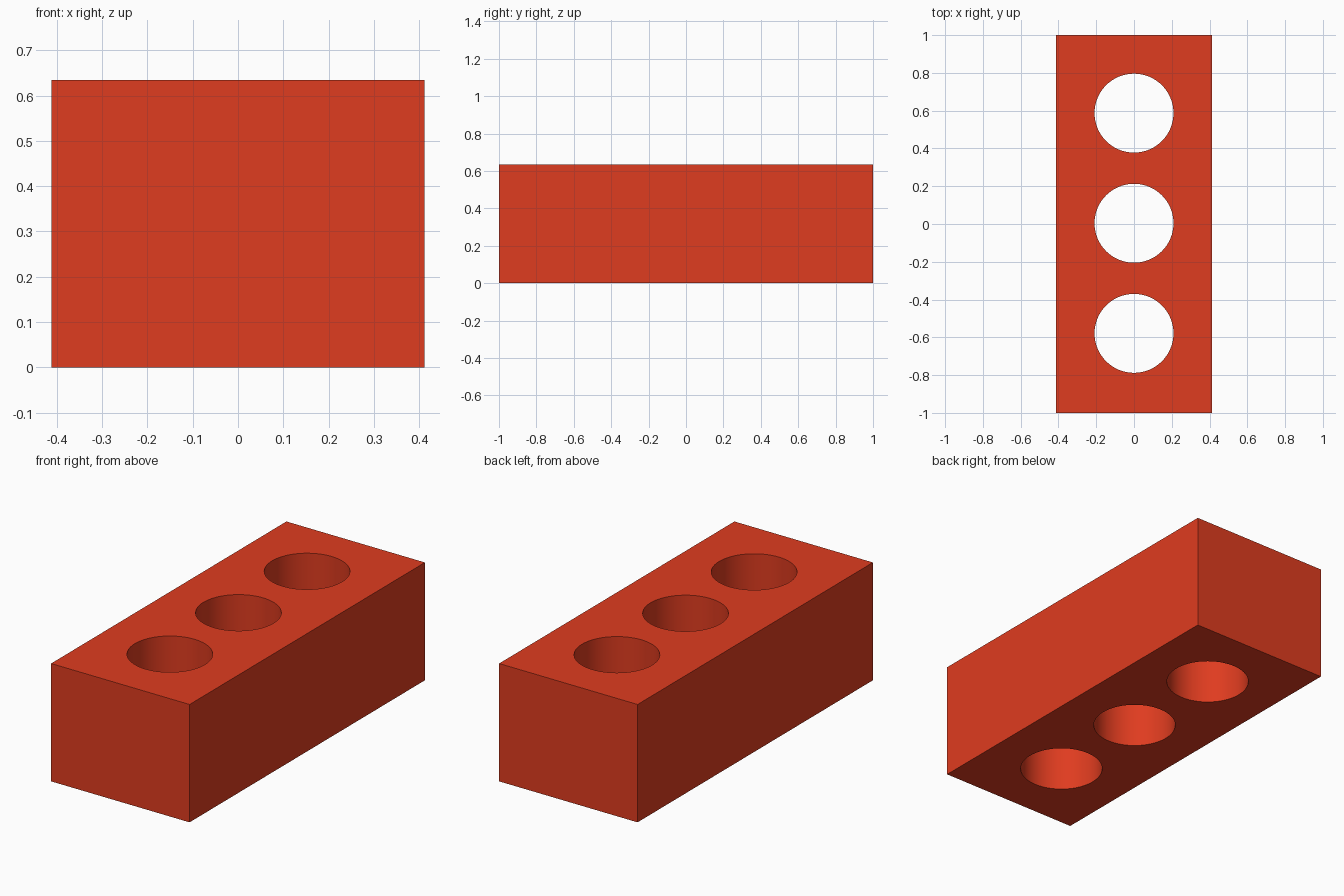
import bpy
import math

if "Cube" in bpy.data.objects:
    bpy.data.objects.remove(bpy.data.objects["Cube"])

WIDTH, LENGTH, HEIGHT = 0.824, 2.0, 0.634
HOLE_RADIUS, HOLE_PITCH, HOLE_OFFSET = 0.209, 0.583, 0.004

# Brick body
bpy.ops.mesh.primitive_cube_add(size=1, location=(0, 0, HEIGHT / 2))
brick = bpy.context.object
brick.name = "brick"
brick.scale = (WIDTH, LENGTH, HEIGHT)
bpy.ops.object.transform_apply(location=True, rotation=False, scale=True)

# Fired clay colour
clay = bpy.data.materials.new("red_clay")
clay.diffuse_color = (0.74, 0.045, 0.014, 1)
clay.use_nodes = True
clay.node_tree.nodes["Principled BSDF"].inputs["Base Color"].default_value = clay.diffuse_color
brick.data.materials.append(clay)

# Three round holes straight through the body
for i in (-1, 0, 1):
    bpy.ops.mesh.primitive_cylinder_add(
        vertices=64, radius=HOLE_RADIUS, depth=HEIGHT * 2,
        location=(0, i * HOLE_PITCH + HOLE_OFFSET, HEIGHT / 2))
    cutter = bpy.context.object
    cutter.name = "hole_cutter"
    cutter.hide_render = True
    cutter.data.materials.append(clay)

    bpy.context.view_layer.objects.active = brick
    cut = brick.modifiers.new("hole", 'BOOLEAN')
    cut.operation = 'DIFFERENCE'
    cut.solver = 'EXACT'
    cut.object = cutter
    bpy.ops.object.modifier_apply(modifier=cut.name)
    bpy.data.objects.remove(cutter, do_unlink=True)

# Smooth hole walls, crisp edges
brick.select_set(True)
bpy.context.view_layer.objects.active = brick
bpy.ops.object.shade_smooth_by_angle(angle=math.radians(30))
